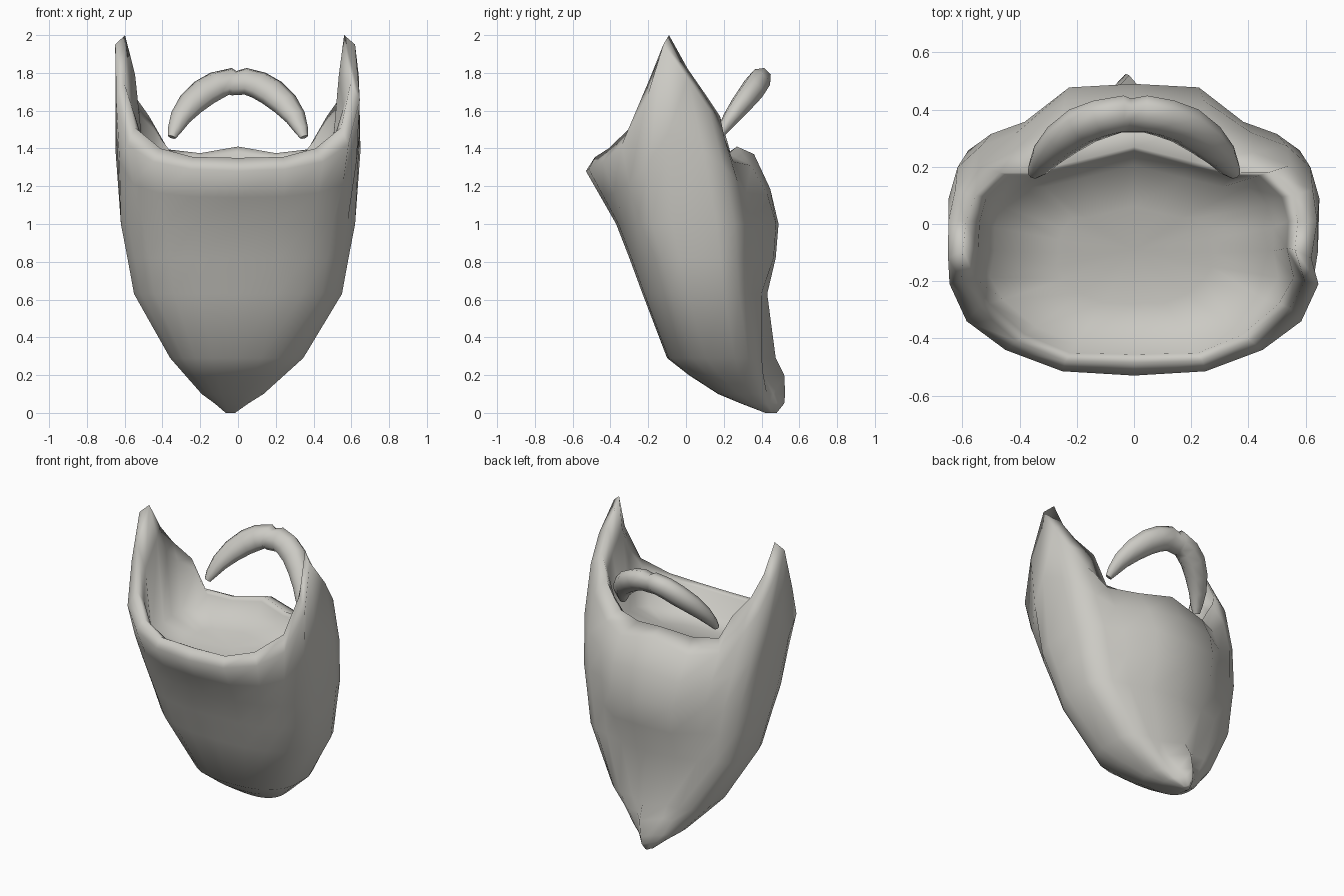
import bpy, bmesh, math
from mathutils import Vector

if "Cube" in bpy.data.objects:
    bpy.data.objects.remove(bpy.data.objects["Cube"])

mat = bpy.data.materials.new("warm light grey")
mat.diffuse_color = (0.6, 0.59, 0.55, 1)
mat.use_nodes = True
mat.node_tree.nodes["Principled BSDF"].inputs["Base Color"].default_value = mat.diffuse_color

N = 11  # columns on half a ring, front centre to back centre


def level(z, w, yf, ys, yb, e=0.45, side=0.95):
    """Half ring: rounded box with a raised ridge at the middle of the back."""
    pts, yc = [], (yf + ys) / 2
    for i in range(N + 1):
        a = math.pi * i / N
        s, c = math.sin(a), math.cos(a)
        x = w * max(s, 0) ** 0.8
        y = yc - (yc - yf) * math.copysign(abs(c) ** (0.8 if c > 0 else e), c)
        y += (yb - ys) * {N: 1, N - 1: side, N - 2: 0.05}.get(i, 0)
        pts.append((x if 0 < i < N else 0, y, z))
    return pts


def middle(a, b):
    """Ring halfway between two others, swelled outward a little."""
    out = []
    for p, q in zip(a, b):
        x, y, z = [(u + v) / 2 for u, v in zip(p, q)]
        out.append((x * 1.025, y * (1.05 if y > 0 else 1), z))
    return out


# outer shoulder and top edge with raised sideburns
shoulder = [(0, -.53, 1.28), (.25, -.515, 1.29), (.45, -.44, 1.33), (.585, -.34, 1.42),
            (.645, -.21, 1.66), (.635, -.12, 1.95), (.645, .01, 1.77), (.625, .12, 1.61),
            (.545, .205, 1.45), (.42, .25, 1.33), (.25, .345, 1.31), (0, .36, 1.37)]
rim = [(0, -.485, 1.35), (.24, -.48, 1.355), (.41, -.41, 1.4), (.545, -.295, 1.51),
       (.6, -.2, 1.75), (.58, -.09, 2.0), (.58, .01, 1.82), (.555, .1, 1.69),
       (.47, .18, 1.57), (.37, .18, 1.395), (.2, .22, 1.375), (0, .27, 1.41)]
inner = [(x * .93, y * .94, 1.3 + (z - 1.3) * .7) for x, y, z in rim]
bowl1 = [(x * .84, y * .83 - .02, 1.255 + .12 * y) for x, y, z in rim]
bowl2 = [(x * .45, y * .45 - .06, 1.215 + .1 * y) for x, y, z in rim]

top = level(1.0, .625, -.37, .38, .49)
rows = [level(0, .025, .42, .46, .48), level(.05, .09, .29, .45, .52, .8, .5),
        level(.1, .165, .17, .44, .525, .7, .3), level(.2, .265, .015, .425, .52, .6, -.1),
        level(.29, .355, -.10, .42, .475, .5, -.3), level(.63, .555, -.23, .38, .43, .45, .5),
        level(.82, .59, -.3, .38, .475), top,
        middle(top, shoulder), shoulder, rim, inner, bowl1, bowl2]

# beard: loft the mirrored rings from tip to rim and down into the hollow
bm = bmesh.new()
rings = []
for r in rows:
    full = r + [(-x, y, z) for x, y, z in r[N - 1:0:-1]]
    rings.append([bm.verts.new((x - .04 * max(0, 1 - z / .35) - .06 * max(0, z - 1.7), y, z))
                  for x, y, z in full])
M = 2 * N
for a, b in zip(rings, rings[1:]):
    for i in range(M):
        j = (i + 1) % M
        bm.faces.new((a[i], a[j], b[j], b[i]))
bm.faces.new(rings[0][::-1])
mid = bm.verts.new((0, -.09, 1.2))
for i in range(M):
    bm.faces.new((rings[-1][i], rings[-1][(i + 1) % M], mid))
bmesh.ops.recalc_face_normals(bm, faces=bm.faces)
for f in bm.faces:
    f.smooth = True
me = bpy.data.meshes.new("beard")
bm.to_mesh(me)
bm.free()
me.materials.append(mat)
beard = bpy.data.objects.new("beard", me)
bpy.context.collection.objects.link(beard)

# moustache: tapered tube arching over the back edge, notched in the middle
half = [(.04, .385, 1.755, .078), (.11, .37, 1.735, .08), (.18, .345, 1.695, .08),
        (.25, .295, 1.635, .072), (.305, .24, 1.565, .056), (.335, .195, 1.5, .038),
        (.35, .175, 1.46, .022)]
path = [(-x, y, z, r) for x, y, z, r in half[::-1]] + [(-.02, .38, 1.745, .072)] + half
cu = bpy.data.curves.new("moustache", 'CURVE')
cu.dimensions = '3D'
cu.bevel_depth = 1
cu.bevel_resolution = 2
cu.use_fill_caps = True
sp = cu.splines.new('POLY')
sp.points.add(len(path) - 1)
for p, (x, y, z, r) in zip(sp.points, path):
    p.co = (x, y, z, 1)
    p.radius = r
cu.materials.append(mat)
tache = bpy.data.objects.new("moustache", cu)
bpy.context.collection.objects.link(tache)
bpy.context.view_layer.objects.active = tache
tache.select_set(True)
bpy.ops.object.convert(target='MESH')
# flatten it slightly across its tilted plane
n, c = Vector((0, .819, -.573)), Vector((0, .3, 1.64))
for v in bpy.context.object.data.vertices:
    v.co -= n * (v.co - c).dot(n) * .2
bpy.ops.object.shade_smooth()
